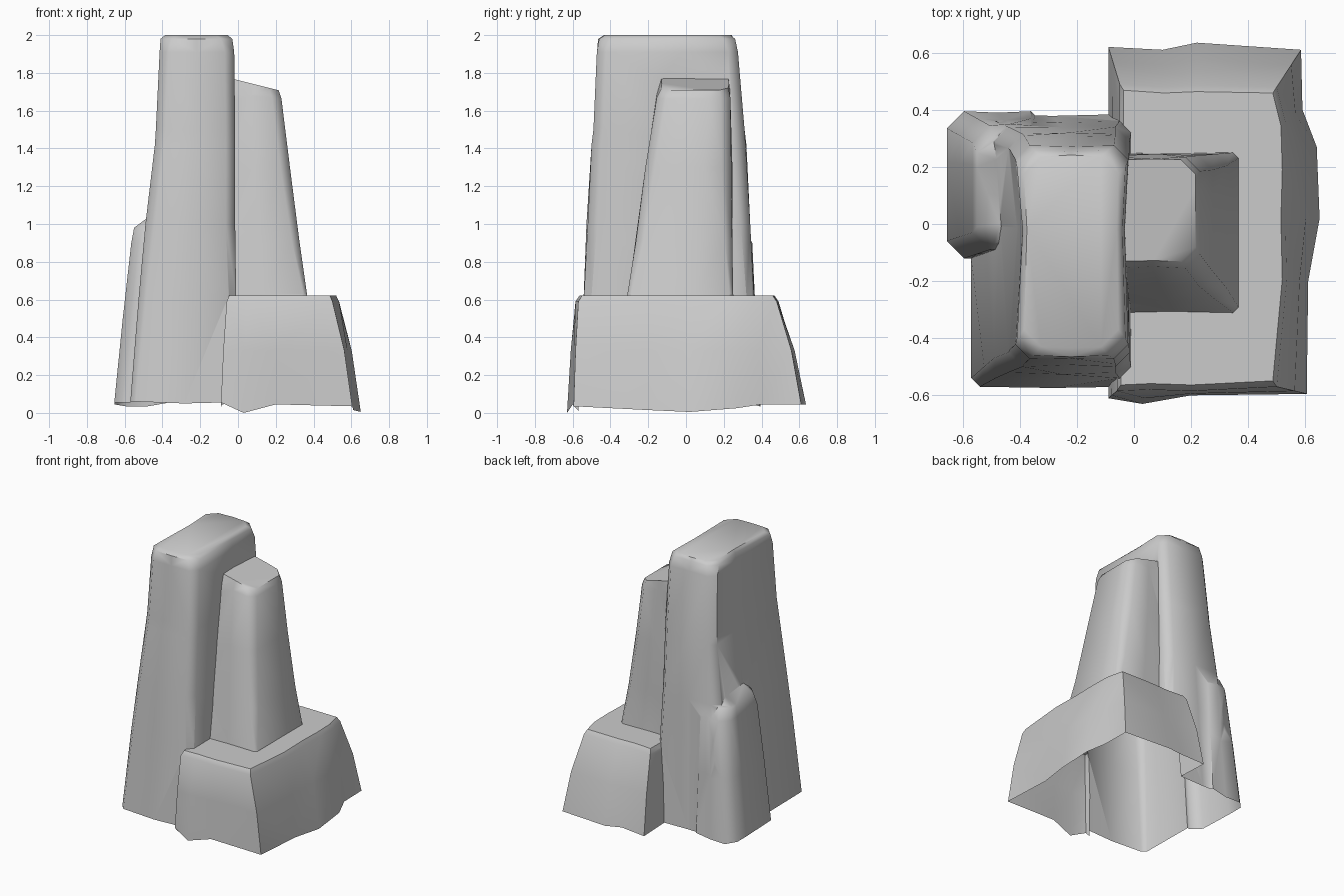
import bpy, bmesh, math, random
from mathutils import Vector

if "Cube" in bpy.data.objects:
    bpy.data.objects.remove(bpy.data.objects["Cube"])

random.seed(4)


def box_ring(z, x0, x1, y0, y1, c=0.04, notch=0.0, tilt=0.0, jit=0.008):
    """Chamfered rectangle, 12 points, with slightly irregular side middles."""
    mx, my = (x0 + x1) / 2, (y0 + y1) / 2 + 0.08
    j = lambda: random.uniform(-jit, jit)
    pts = [(x0 + c, y0), (mx, y0 + j()), (x1 - c, y0),
           (x1, y0 + c), (x1 - notch * 0.5, my), (x1, y1 - c),
           (x1 - c, y1), (mx, y1 + j()), (x0 + c, y1),
           (x0, y1 - c), (x0 + notch, my), (x0, y0 + c)]
    return [Vector((x, y, z + tilt * (x - mx))) for x, y in pts]


def loft(name, rings):
    bm = bmesh.new()
    vs = [[bm.verts.new(p) for p in r] for r in rings]
    n = len(vs[0])
    for a, b in zip(vs, vs[1:]):
        for i in range(n):
            k = (i + 1) % n
            bm.faces.new((a[i], a[k], b[k], b[i]))
    bm.faces.new(vs[0][::-1])
    bm.faces.new(vs[-1])
    bmesh.ops.triangulate(bm, faces=[f for f in bm.faces if len(f.verts) == 4])
    bmesh.ops.recalc_face_normals(bm, faces=bm.faces)
    me = bpy.data.meshes.new(name)
    bm.to_mesh(me)
    bm.free()
    ob = bpy.data.objects.new(name, me)
    bpy.context.collection.objects.link(ob)
    return ob


# Tall main column
main = loft("rock_spire", [
    box_ring(0.0, -0.57, 0.0, -0.57, 0.385, 0.03),
    box_ring(0.62, -0.525, -0.01, -0.54, 0.36, 0.04, 0.01),
    box_ring(1.0, -0.49, -0.015, -0.52, 0.34, 0.05, 0.02),
    box_ring(1.42, -0.44, -0.015, -0.50, 0.315, 0.05, 0.03),
    box_ring(1.5, -0.435, -0.015, -0.49, 0.31, 0.05, 0.03),
    box_ring(1.91, -0.415, -0.02, -0.472, 0.275, 0.05, 0.025),
    box_ring(1.98, -0.41, -0.03, -0.46, 0.26, 0.06, 0.02),
    box_ring(2.0, -0.385, -0.055, -0.43, 0.235, 0.06, 0.01)])

# Shorter column beside it
side = loft("side_column", [
    box_ring(0.5, -0.10, 0.385, -0.325, 0.255, 0.02),
    box_ring(0.63, -0.10, 0.365, -0.31, 0.25, 0.02),
    box_ring(0.91, -0.10, 0.325, -0.265, 0.245, 0.04),
    box_ring(1.3, -0.10, 0.275, -0.215, 0.24, 0.05),
    box_ring(1.68, -0.10, 0.23, -0.155, 0.235, 0.05, tilt=-0.1),
    box_ring(1.745, -0.08, 0.215, -0.13, 0.225, 0.05, tilt=-0.25)])

# Low slab at the left rear
slab = loft("left_slab", [
    box_ring(0.0, -0.655, -0.30, -0.12, 0.395, 0.06),
    box_ring(0.5, -0.61, -0.30, -0.105, 0.37, 0.06),
    box_ring(0.9, -0.565, -0.30, -0.09, 0.345, 0.06),
    box_ring(0.98, -0.55, -0.31, -0.07, 0.31, 0.06),
    box_ring(1.04, -0.47, -0.32, -0.04, 0.27, 0.04)])

# Broad base block: foot outline (x, y, z) and shoulder outline (x, y)
foot = [(-.09, -.61, .06), (.03, -.63, .005), (.2, -.6, .05), (.605, -.595, .04),
        (.61, -.2, .02), (.65, .02, .01), (.64, .27, .03), (.59, .4, .05),
        (.585, .61, .05), (.22, .635, .05), (.1, .61, .06), (-.09, .62, .05)]
shoulder = [(-.06, -.585), (.05, -.58), (.2, -.585), (.5, -.57), (.535, -.2),
            (.53, .02), (.535, .2), (.53, .36), (.50, .48), (.22, .485),
            (.1, .48), (-.05, .49)]


def between(t, z):
    return [Vector((f[0] + (s[0] - f[0]) * t, f[1] + (s[1] - f[1]) * t, z))
            for f, s in zip(foot, shoulder)]


c = Vector((0.22, -0.05, 0))
base = loft("base_block", [
    between(0, 0.0), between(0.4, 0.33), between(1, 0.59),
    [Vector((c.x + (x - c.x) * .95, c.y + (y - c.y) * .96, .622)) for x, y in shoulder]])

# Fuse all parts into one shell
for part in (side, slab, base):
    m = main.modifiers.new("join", 'BOOLEAN')
    m.operation = 'UNION'
    m.solver = 'EXACT'
    m.object = part
dg = bpy.context.evaluated_depsgraph_get()
me = bpy.data.meshes.new_from_object(main.evaluated_get(dg))
main.modifiers.clear()
main.data = me
for part in (side, slab, base):
    bpy.data.objects.remove(part)

# Open the underside and make its rim uneven
bm = bmesh.new()
bm.from_mesh(me)
bmesh.ops.delete(bm, geom=[f for f in bm.faces if all(v.co.z < 0.001 for v in f.verts)],
                 context='FACES')
rim = foot + [(-.64, .3, .05), (-.64, -.1, .06), (-.57, -.57, .065), (-.3, -.57, .055),
              (-.3, .38, .06), (-.5, .4, .04)]
for v in bm.verts:
    if v.co.z < 0.001:
        near = min(rim, key=lambda p: (p[0] - v.co.x) ** 2 + (p[1] - v.co.y) ** 2)
        v.co.z = near[2] - 0.005
bm.to_mesh(me)
bm.free()

bpy.context.view_layer.objects.active = main
main.select_set(True)
bpy.ops.object.shade_smooth_by_angle(angle=math.radians(50))
